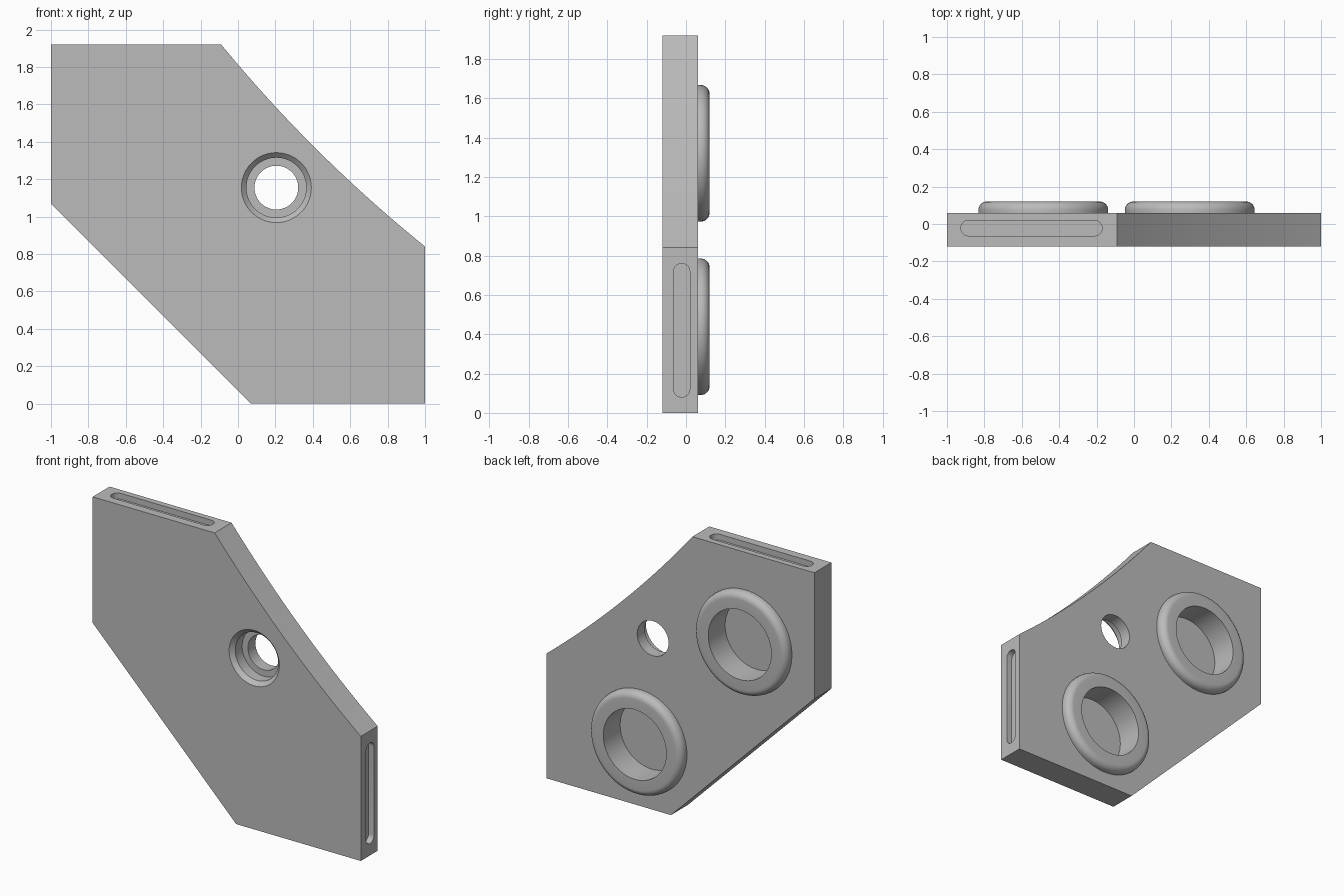
import bpy, bmesh, math
from mathutils import Vector

cube = bpy.data.objects.get("Cube")
if cube:
    bpy.data.objects.remove(cube, do_unlink=True)

GREY = bpy.data.materials.new("plain grey")
GREY.use_nodes = True
GREY.diffuse_color = (0.5, 0.5, 0.5, 1)
GREY.node_tree.nodes["Principled BSDF"].inputs["Base Color"].default_value = (0.5, 0.5, 0.5, 1)

BACK, FRONT, TOP = 0.06, -0.12, 1.92


def finish(name, bm):
    bmesh.ops.remove_doubles(bm, verts=bm.verts, dist=1e-5)
    bmesh.ops.recalc_face_normals(bm, faces=bm.faces)
    mesh = bpy.data.meshes.new(name)
    bm.to_mesh(mesh)
    bm.free()
    mesh.materials.append(GREY)
    obj = bpy.data.objects.new(name, mesh)
    bpy.context.collection.objects.link(obj)
    return obj


def prism(name, points, direction):
    """Extrude a flat outline along a direction."""
    bm = bmesh.new()
    face = bm.faces.new([bm.verts.new(p) for p in points])
    extruded = bmesh.ops.extrude_face_region(bm, geom=[face])["geom"]
    verts = [v for v in extruded if isinstance(v, bmesh.types.BMVert)]
    bmesh.ops.translate(bm, verts=verts, vec=direction)
    return finish(name, bm)


def lathe(name, profile, x, z, steps=72):
    """Spin a closed (radius, y) profile about an axis along y."""
    bm = bmesh.new()
    verts = [bm.verts.new((x + r, y, z)) for r, y in profile]
    edges = [bm.edges.new((verts[i - 1], verts[i])) for i in range(len(verts))
             if max(profile[i - 1][0], profile[i][0]) > 0]
    bmesh.ops.spin(bm, geom=verts + edges, cent=(x, 0, z), axis=(0, 1, 0),
                   angle=math.tau, steps=steps)
    return finish(name, bm)


def stadium(length, width, steps=12):
    """Outline of a slot with round ends, as (along, across) pairs."""
    r = width / 2
    pts = []
    for side in (1, -1):
        for i in range(steps + 1):
            a = math.pi * (i / steps - 0.5)
            pts.append((side * (length / 2 - r + r * math.cos(a)), side * r * math.sin(a)))
    return pts


def cut(target, cutter):
    cutter.hide_render = True
    mod = target.modifiers.new("cut", "BOOLEAN")
    mod.operation, mod.solver, mod.object = "DIFFERENCE", "EXACT", cutter
    bpy.context.view_layer.objects.active = target
    bpy.ops.object.modifier_apply(modifier=mod.name)
    bpy.data.objects.remove(cutter, do_unlink=True)


# Plate with one gently hollowed edge
start, end = Vector((-0.09, TOP)), Vector((1, 0.84))
control = (start + end) / 2 - Vector((0.055, 0.055))
curve = []
for i in range(25):
    t = i / 24
    curve.append(start * (1 - t) ** 2 + control * 2 * t * (1 - t) + end * t * t)
outline = [(-1, TOP), *curve, (1, 0), (0.07, 0), (-1, 1.07)]
plate = prism("plate", [(x, FRONT, z) for x, z in outline], (0, BACK - FRONT, 0))

# Stepped and chamfered through hole
cut(plate, lathe("bolt_hole", [(0, FRONT - 0.03), (0.217, FRONT - 0.03), (0.16, FRONT + 0.027),
                               (0.16, -0.02), (0.117, -0.02), (0.117, 0.1), (0, 0.1)], 0.205, 1.155))

# Shallow slots in the top and left edges
SLOT_Y, SLOT_DEPTH = -0.022, 0.04
cut(plate, prism("top_slot", [(-0.548 + a, SLOT_Y + b, TOP - SLOT_DEPTH)
                              for a, b in stadium(0.755, 0.083)], (0, 0, 0.1)))
cut(plate, prism("side_slot", [(1 - SLOT_DEPTH, SLOT_Y + b, 0.42 + a)
                               for a, b in stadium(0.68, 0.083)], (0.1, 0, 0)))

# Round pockets in the back, each with a raised rounded rim
OUTER, INNER, RIM, FILLET = 0.347, 0.235, 0.12, 0.045
rim_profile = [(INNER, BACK), (INNER, RIM)]
for i in range(9):
    a = math.pi / 2 * (1 - i / 8)
    rim_profile.append((OUTER - FILLET + FILLET * math.cos(a), RIM - FILLET + FILLET * math.sin(a)))
rim_profile.append((OUTER, BACK))
parts = [plate]
for name, x, z in (("upper", -0.485, 1.32), ("lower", 0.298, 0.438)):
    cut(plate, lathe(name + "_pocket", [(0, -0.06), (INNER, -0.06), (INNER, 0.2), (0, 0.2)], x, z))
    parts.append(lathe(name + "_rim", rim_profile, x, z))

# Smooth round walls, keep edges crisp
bpy.ops.object.select_all(action="DESELECT")
for obj in parts:
    obj.select_set(True)
bpy.context.view_layer.objects.active = plate
bpy.ops.object.shade_smooth_by_angle(angle=math.radians(30))
